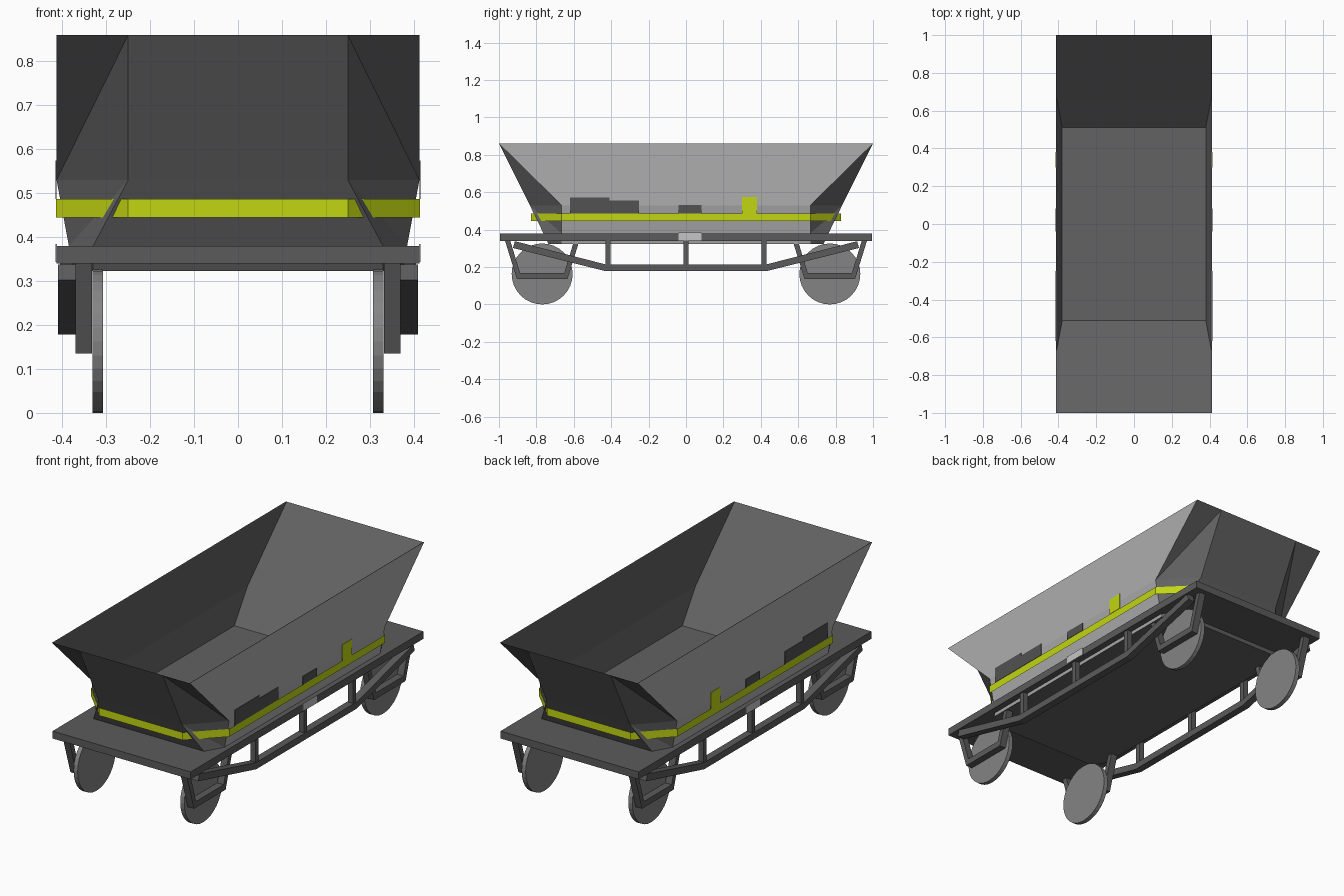
import bpy, bmesh, math
from mathutils import Vector

if "Cube" in bpy.data.objects:
    bpy.data.objects.remove(bpy.data.objects["Cube"])


def mat(name, rgb):
    m = bpy.data.materials.new(name)
    m.diffuse_color = (*rgb, 1)
    m.use_nodes = True
    m.node_tree.nodes["Principled BSDF"].inputs["Base Color"].default_value = m.diffuse_color
    return m


DARK = mat("dark_grey", (0.122, 0.122, 0.122))
FRAME = mat("frame_grey", (0.105, 0.105, 0.105))
LIGHT = mat("light_grey", (0.42, 0.42, 0.42))
WHEEL = mat("wheel_grey", (0.23, 0.23, 0.23))
PLATE = mat("plate_grey", (0.085, 0.085, 0.085))
PALE = mat("pale_grey", (0.56, 0.56, 0.56))
YELLOW = mat("yellow_green", (0.54, 0.67, 0.006))


def finish(name, bm, *mats):
    me = bpy.data.meshes.new(name)
    bm.to_mesh(me)
    bm.free()
    ob = bpy.data.objects.new(name, me)
    bpy.context.collection.objects.link(ob)
    for m in mats:
        me.materials.append(m)
    return ob


def box(name, lo, hi, m):
    bm = bmesh.new()
    bmesh.ops.create_cube(bm, size=1)
    for v in bm.verts:
        v.co = Vector([lo[i] + (v.co[i] + 0.5) * (hi[i] - lo[i]) for i in range(3)])
    return finish(name, bm, m)


def extrude_profile(name, pts, x0, x1, m):
    """Prism from a (y, z) outline between two x positions."""
    bm = bmesh.new()
    f = bm.faces.new([bm.verts.new((x0, y, z)) for y, z in pts])
    r = bmesh.ops.extrude_face_region(bm, geom=[f])
    for v in r["geom"]:
        if isinstance(v, bmesh.types.BMVert):
            v.co.x = x1
    bmesh.ops.recalc_face_normals(bm, faces=bm.faces)
    return finish(name, bm, m)


def octagon(a, b, z):
    """Chamfered ring from end point a and side point b, counter-clockwise."""
    (ax, ay), (bx, by) = a, b
    return [(bx, -by, z), (bx, by, z), (ax, ay, z), (-ax, ay, z),
            (-bx, by, z), (-bx, -by, z), (-ax, -ay, z), (ax, -ay, z)]


# Hopper outer shell: light long sides, dark ends and corners
bm = bmesh.new()
rings = [[bm.verts.new(p) for p in octagon(*r)] for r in (
    ((0.25, 1.0), (0.413, 1.0), 0.86),
    ((0.25, 0.835), (0.413, 0.665), 0.53),
    ((0.33, 0.762), (0.385, 0.665), 0.38),
    ((0.33, 0.735), (0.375, 0.665), 0.323))]
for up, dn in zip(rings, rings[1:]):
    for i in range(8):
        j = (i + 1) % 8
        if i in (1, 5):      # corner facet after a side
            faces = [(up[i], dn[i], up[j]), (dn[i], dn[j], up[j])]
        elif i in (3, 7):    # corner facet before a side
            faces = [(up[i], dn[j], up[j]), (up[i], dn[i], dn[j])]
        else:
            faces = [(up[i], dn[i], dn[j], up[j])]
        for f in faces:
            bm.faces.new(f).material_index = 1 if i in (0, 4) else 0
bm.faces.new(rings[-1][::-1])
finish("hopper_shell", bm, DARK, LIGHT)

# Hopper lining with steep flat ends and a floor
bm = bmesh.new()
rings = [[bm.verts.new((sx * x, sy * y, z)) for sx, sy in ((1, -1), (1, 1), (-1, 1), (-1, -1))]
         for x, y, z in ((0.409, 0.999, 0.86), (0.409, 0.665, 0.53), (0.38, 0.512, 0.383))]
for up, dn in zip(rings, rings[1:]):
    for i in range(4):
        j = (i + 1) % 4
        bm.faces.new((up[i], up[j], dn[j], dn[i]))
bm.faces.new(rings[-1])
finish("hopper_lining", bm, DARK)

# Yellow band around the hopper
bm = bmesh.new()
top, low = [[bm.verts.new(p) for p in octagon((0.25, 0.83), (0.414, 0.665), z)]
            for z in (0.487, 0.445)]
for i in range(8):
    j = (i + 1) % 8
    bm.faces.new((top[i], low[i], low[j], top[j]))
finish("hopper_band", bm, YELLOW)

# Deck
box("deck", (-0.413, -0.995, 0.34), (0.413, 0.995, 0.38), FRAME)

for s, side in ((1, "right"), (-1, "left")):
    def side_box(name, x0, x1, y0, y1, z0, z1, m):
        a, b = sorted((s * x0, s * x1))
        box(f"{side}_{name}", (a, y0, z0), (b, y1, z1), m)

    # Thin panels on the hopper sides and deck edge
    side_box("long_panel", 0.4135, 0.416, -0.62, -0.41, 0.487, 0.572, PLATE)
    side_box("middle_panel", 0.4135, 0.416, -0.41, -0.25, 0.487, 0.555, PLATE)
    side_box("small_panel", 0.4135, 0.416, -0.04, 0.083, 0.487, 0.532, PLATE)
    side_box("yellow_panel", 0.4135, 0.416, 0.30, 0.38, 0.487, 0.574, YELLOW)
    side_box("deck_plate", 0.4125, 0.416, -0.04, 0.083, 0.343, 0.384, PALE)

    # Truss: bent lower beam and posts
    half = [(0.43, 0.178), (0.925, 0.302), (0.915, 0.338), (0.43, 0.214)]
    beam = half + [(-y, z) for y, z in reversed(half)]
    extrude_profile(f"{side}_truss_beam", beam, s * 0.37, s * 0.41, FRAME)
    for n, y in enumerate((-0.417, 0, 0.417)):
        side_box(f"truss_post_{n}", 0.375, 0.405, y - 0.013, y + 0.013, 0.20, 0.345, FRAME)

    # Wheels with their hanging brackets
    for e, end in ((-1, "front"), (1, "rear")):
        c = e * 0.769
        bracket = [(-0.20, 0.345), (-0.135, 0.135), (0.135, 0.135), (0.20, 0.345),
                   (0.172, 0.345), (0.118, 0.168), (-0.118, 0.168), (-0.172, 0.345)]
        extrude_profile(f"{side}_{end}_bracket", [(c + y, z) for y, z in bracket],
                        s * 0.332, s * 0.37, FRAME)
        circle = [(c + 0.163 * math.cos(k * math.pi / 16), 0.163 + 0.163 * math.sin(k * math.pi / 16))
                  for k in range(32)]
        extrude_profile(f"{side}_{end}_wheel", circle, s * 0.307, s * 0.331, WHEEL)
